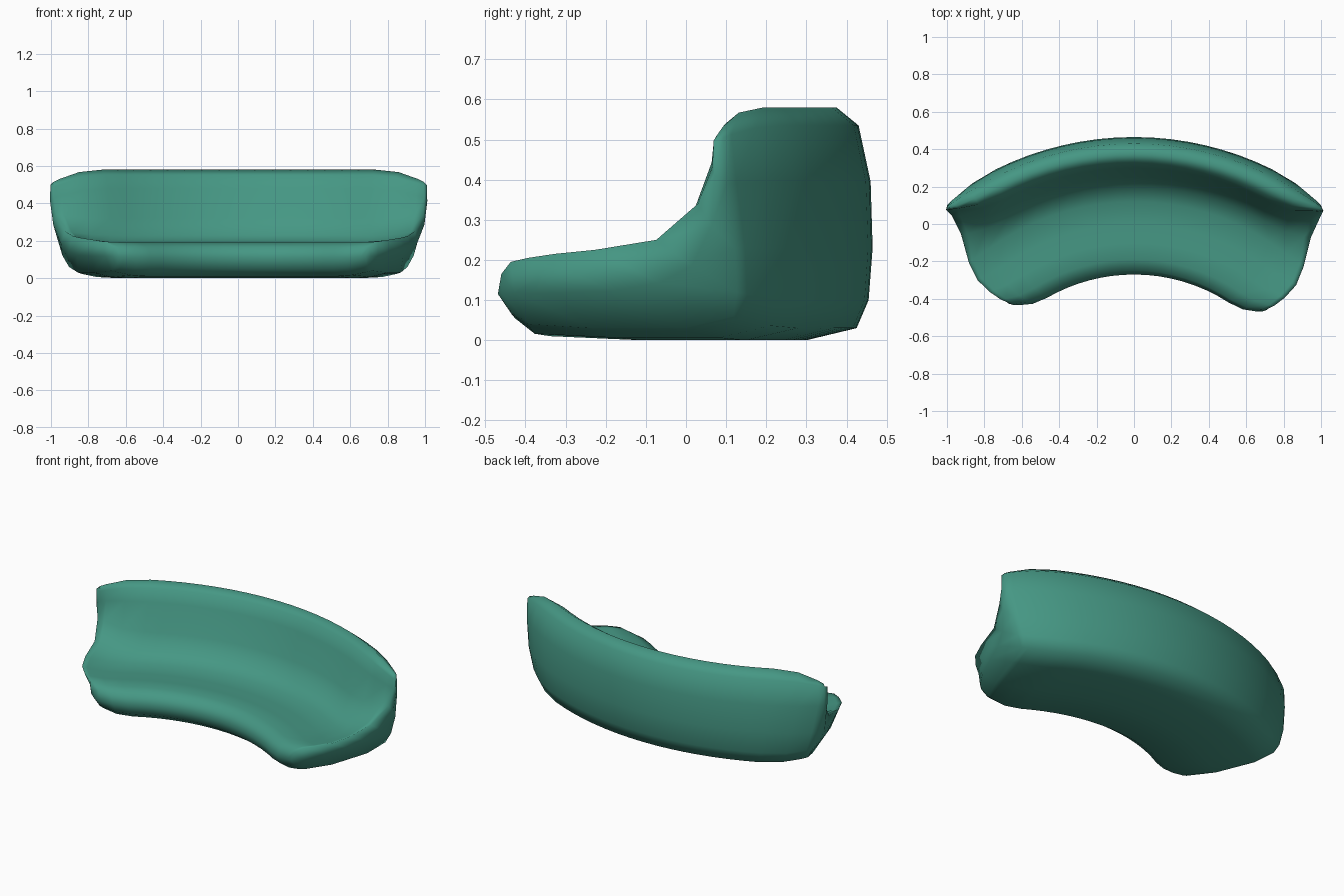
import bpy, bmesh, math
from mathutils import Vector

cube = bpy.data.objects.get("Cube")
if cube:
    bpy.data.objects.remove(cube, do_unlink=True)

fabric = bpy.data.materials.new("teal_fabric")
fabric.use_nodes = True
teal = (0.06, 0.31, 0.23, 1)
fabric.diffuse_color = teal
fabric.node_tree.nodes["Principled BSDF"].inputs["Base Color"].default_value = teal

# Sofa cross-section: depth and height in the middle, the same at the
# rounded end, and the angle round the arc at which that point ends
PROFILE = [
    (-0.19, 0.01, -0.12, 0.04, 41.5),     # front edge
    (-0.245, 0.05, -0.17, 0.07, 42),
    (-0.27, 0.11, -0.2, 0.115, 43),
    (-0.25, 0.165, -0.18, 0.165, 43.5),
    (-0.19, 0.19, -0.13, 0.195, 44.5),    # seat
    (-0.1, 0.19, -0.06, 0.205, 45),
    (0, 0.185, 0.03, 0.215, 44.8),
    (0.12, 0.19, 0.13, 0.225, 43),
    (0.2, 0.23, 0.27, 0.25, 40),          # backrest
    (0.25, 0.32, 0.38, 0.34, 38.9),
    (0.3, 0.48, 0.41, 0.43, 38.2),
    (0.33, 0.55, 0.41, 0.49, 38),
    (0.375, 0.58, 0.42, 0.515, 37.8),
    (0.43, 0.535, 0.435, 0.505, 37.7),    # rear
    (0.46, 0.395, 0.44, 0.39, 37.5),
    (0.465, 0.23, 0.44, 0.23, 36.3),
    (0.455, 0.1, 0.425, 0.12, 35.3),
    (0.425, 0.03, 0.4, 0.06, 34.5),       # underside
    (0.3, 0, 0.28, 0.03, 36),
    (0.05, 0, 0.05, 0.03, 39.5),
]
CENTRE = -1.2
COUNT = len(PROFILE)


def ring(bm, side, share, back_off, rounding):
    """One cross-section, blended towards its rounded end shape."""
    verts = []
    for y, z, end_y, end_z, end in PROFILE:
        if side < 0:                      # right end flares a little less
            end -= 3 * (0.46 - y) / 0.73
        angle = math.radians(side * share * (end - back_off))
        r = y + (end_y - y) * rounding - CENTRE
        height = z + (end_z - z) * rounding
        verts.append(bm.verts.new((r * math.sin(angle),
                                   CENTRE + r * math.cos(angle), height)))
    return verts


def cap(bm, v, side):
    """Close an end with a softly bulging panel along a middle line."""
    bulge = Vector((side * 0.015, -0.012, 0))
    mid = {i: bm.verts.new((v[i].co + v[(4 - i) % COUNT].co) / 2 + bulge)
           for i in range(3, 12)}
    bm.faces.new((v[1], v[2], v[3], mid[3]))
    for i in range(3, 11):
        bm.faces.new((v[i], v[i + 1], mid[i + 1], mid[i]))
        bm.faces.new((mid[i], mid[i + 1], v[(3 - i) % COUNT], v[(4 - i) % COUNT]))
    bm.faces.new((v[11], v[12], v[13], mid[11]))


# Curved sofa body: sweep the section round an arc, with rounded ends
bm = bmesh.new()
ENDS = [(0, 1), (1.2, 0.75), (5, 0.2)]
STEPS = 8
rings = [ring(bm, -1, 1, off, amount) for off, amount in ENDS]
for k in range(-STEPS, STEPS + 1):
    rings.append(ring(bm, 1 if k > 0 else -1, abs(k) / STEPS, 10, 0))
rings += [ring(bm, 1, 1, off, amount) for off, amount in reversed(ENDS)]

for a, b in zip(rings, rings[1:]):
    for i in range(COUNT):
        j = (i + 1) % COUNT
        bm.faces.new((a[i], a[j], b[j], b[i]))
cap(bm, rings[0], -1)
cap(bm, rings[-1], 1)
bmesh.ops.recalc_face_normals(bm, faces=bm.faces)

mesh = bpy.data.meshes.new("curved_sofa")
bm.to_mesh(mesh)
bm.free()
mesh.materials.append(fabric)
sofa = bpy.data.objects.new("curved_sofa", mesh)
bpy.context.collection.objects.link(sofa)
bpy.context.view_layer.objects.active = sofa
sofa.select_set(True)
bpy.ops.object.shade_smooth()
